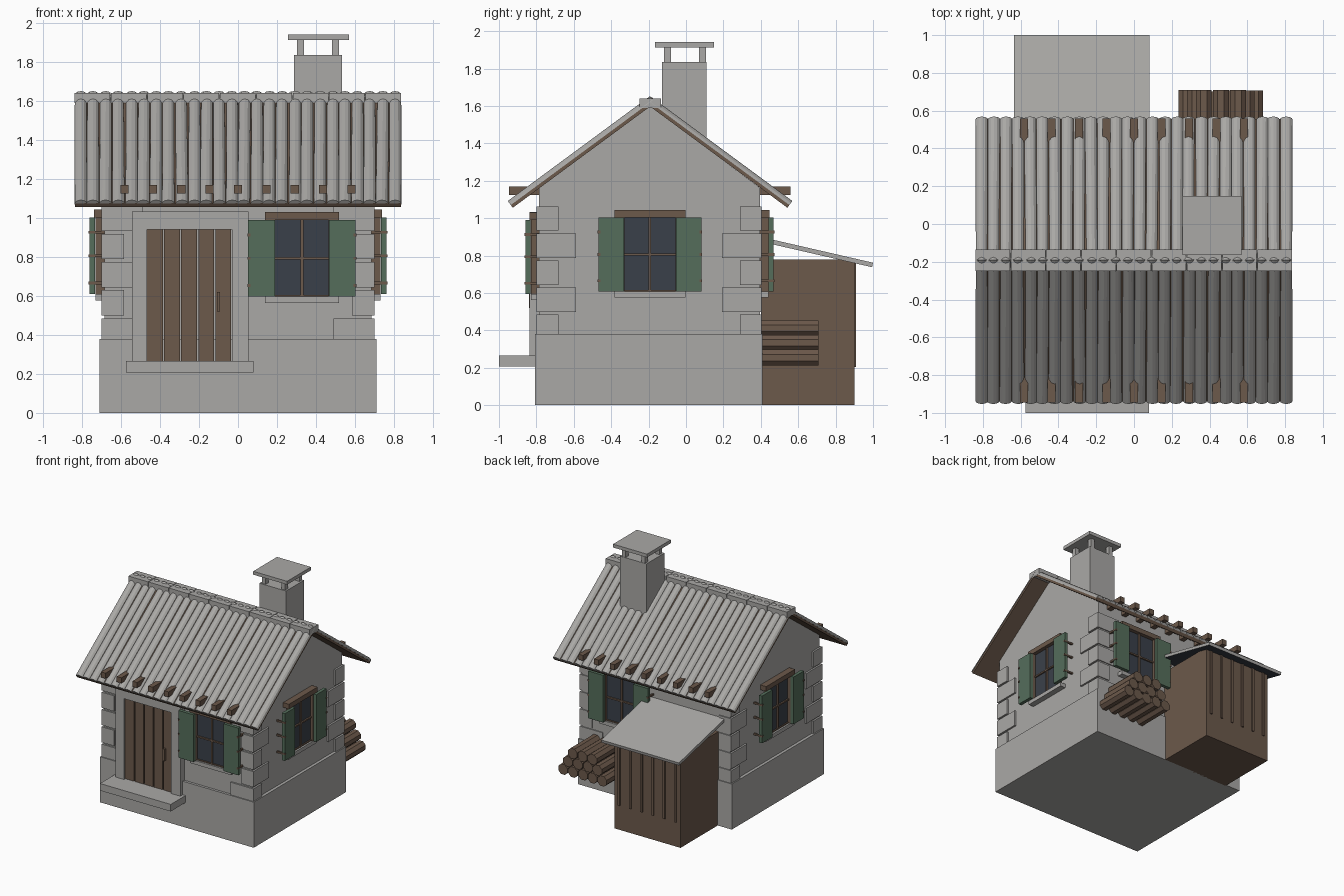
import bpy, bmesh, math, random
from mathutils import Vector, Matrix

if "Cube" in bpy.data.objects:
    bpy.data.objects.remove(bpy.data.objects["Cube"])

random.seed(4)


def material(name, r, g, b):
    m = bpy.data.materials.new(name)
    m.diffuse_color = (r, g, b, 1)
    m.use_nodes = True
    m.node_tree.nodes["Principled BSDF"].inputs["Base Color"].default_value = m.diffuse_color
    return m


STONE = material("grey stone", 0.40, 0.393, 0.38)
WOOD = material("brown wood", 0.15, 0.10, 0.07)
GREEN = material("green paint", 0.09, 0.155, 0.105)
GLASS = material("dark glass", 0.042, 0.051, 0.068)


def finish(name, bm, *mats):
    bmesh.ops.recalc_face_normals(bm, faces=bm.faces)
    me = bpy.data.meshes.new(name)
    bm.to_mesh(me)
    bm.free()
    for m in mats:
        me.materials.append(m)
    ob = bpy.data.objects.new(name, me)
    bpy.context.collection.objects.link(ob)
    return ob


def boxes(name, mat, items, xf=Matrix()):
    """One object from boxes given as (x0, x1, y0, y1, z0, z1)."""
    bm = bmesh.new()
    for x0, x1, y0, y1, z0, z1 in items:
        size = Matrix.Diagonal((x1 - x0, y1 - y0, z1 - z0, 1))
        mid = Matrix.Translation(((x0 + x1) / 2, (y0 + y1) / 2, (z0 + z1) / 2))
        bmesh.ops.create_cube(bm, size=1, matrix=xf @ mid @ size)
    return finish(name, bm, mat)


def prism(name, profile, x0, x1, *mats):
    """Extrude a (y, z) profile along x."""
    bm = bmesh.new()
    face = bm.faces.new([bm.verts.new((x0, y, z)) for y, z in profile])
    ext = bmesh.ops.extrude_face_region(bm, geom=[face])["geom"]
    bmesh.ops.translate(bm, vec=(x1 - x0, 0, 0),
                        verts=[v for v in ext if isinstance(v, bmesh.types.BMVert)])
    return finish(name, bm, *mats)


# Roof geometry: distance s down the slope, height n above the deck underside
YC, RIDGE, A, LEN = -0.192, 1.597, math.radians(36.4), 0.912


def slope(s, n, side):
    return (YC + side * (s * math.cos(A) + n * math.sin(A)),
            RIDGE - s * math.sin(A) + n * math.cos(A))


# Stone plinth and gabled walls
boxes("plinth", STONE, [(-0.71, 0.71, -0.806, 0.41, 0, 0.38)])
prism("walls", [(-0.785, 0.3), (-0.785, 1.163), (YC, 1.60), (0.395, 1.163), (0.395, 0.3)],
      -0.685, 0.685, STONE)

# Corner stones, long and short sides alternating
quoins = []
for i in range(5):
    z0, z1 = (0.375 if i == 0 else 0.355 + 0.1445 * i), 0.485 + 0.1445 * i
    lx, ly = (0.21, 0.115) if i % 2 == 0 else (0.115, 0.21)
    for sx in (-1, 1):
        xs = sorted((sx * 0.70, sx * (0.70 - lx)))
        quoins += [(*xs, -0.798, -0.798 + ly, z0, z1), (*xs, 0.403 - ly, 0.403, z0, z1)]
boxes("corner_stones", STONE, quoins)

# Roof deck (chevron section)
T = 0.025
m = T * math.tan(A)
prism("roof_deck", [slope(0, 0, 1), slope(LEN, 0, 1), slope(LEN, T, 1), slope(-m, T, 1),
                    slope(LEN, T, -1), slope(LEN, 0, -1)], -0.835, 0.835, WOOD)

# Rounded roof tiles running down both slopes
COUNT, SEG = 26, 6
for side, label in ((-1, "front"), (1, "back")):
    bm = bmesh.new()
    for i in range(COUNT):
        cx = (i - (COUNT - 1) / 2) * 0.0645
        rings = []
        for s, r in ((-0.03, 0.031), (LEN, 0.0335)):
            jx = cx + (random.uniform(-0.004, 0.004) if 0 < i < COUNT - 1 else 0)
            ring = []
            for k in range(SEG + 1):
                t = math.pi * k / SEG
                y, z = slope(s, 0.018 + 0.027 * math.sin(t), side)
                ring.append(bm.verts.new((jx - r * math.cos(t), y, z)))
            rings.append(ring)
        a, b = rings
        for k in range(SEG):
            bm.faces.new((a[k], a[k + 1], b[k + 1], b[k]))
        bm.faces.new((a[0], b[0], b[SEG], a[SEG]))
        bm.faces.new(a)
        bm.faces.new(b)
    finish(label + "_roof_tiles", bm, STONE)

# Ridge caps
boxes("ridge_caps", STONE, [(-0.838 + 0.1865 * i, -0.838 + 0.1865 * i + 0.182,
                             YC - 0.057, YC + 0.057, 1.59, 1.641) for i in range(9)])

# Rafter ends poking through the eaves
rafters = []
for i in range(-4, 5):
    x = i * 0.1455
    rafters += [(x - 0.021, x + 0.021, -0.946, -0.75, 1.125, 1.17),
                (x - 0.021, x + 0.021, 0.36, 0.558, 1.125, 1.17)]
boxes("rafter_ends", WOOD, rafters)

# Chimney with raised cap
boxes("chimney_stack", STONE, [(0.288, 0.533, -0.128, 0.11, 1.25, 1.836)])
boxes("chimney_posts", STONE, [(x, x + 0.035, y, y + 0.037, 1.83, 1.915)
                               for x in (0.303, 0.483) for y in (-0.118, 0.07)])
boxes("chimney_cap", STONE, [(0.256, 0.569, -0.165, 0.149, 1.913, 1.941)])

# Door: stone surround, planks, handle and step
boxes("door_surround", STONE, [(-0.544, -0.467, -0.838, -0.77, 0.26, 0.942),
                               (-0.03, 0.054, -0.838, -0.77, 0.26, 0.942),
                               (-0.544, 0.054, -0.838, -0.77, 0.942, 1.033)])
boxes("door_planks", WOOD, [(-0.467 + 0.0878 * i, -0.467 + 0.0878 * i + 0.081,
                             -0.82, -0.77, 0.265, 0.942) for i in range(5)])
boxes("door_handle", WOOD, [(-0.108, -0.092, -0.84, -0.815, 0.52, 0.62)])
boxes("door_step", STONE, [(-0.574, 0.079, -1.0, -0.79, 0.208, 0.267)])


# Windows: local x along the wall, local -y outward, origin at glass centre
def window(label, loc, angle):
    xf = Matrix.Translation(loc) @ Matrix.Rotation(angle, 4, 'Z')
    h = 0.197
    boxes(label + "_window_frame", WOOD, [
        (-0.145, -0.137, -0.045, 0.02, -h, h), (0.137, 0.145, -0.045, 0.02, -h, h),
        (-0.138, 0.138, -0.03, 0.02, -h, -h + 0.008),
        (-0.007, 0.007, -0.032, 0, -h, h), (-0.138, 0.138, -0.032, 0, -0.006, 0.006)], xf)
    boxes(label + "_window_glass", GLASS, [(-0.138, 0.138, -0.02, -0.012, -h, h)], xf)
    boxes(label + "_window_lintel", WOOD, [(-0.19, 0.19, -0.051, 0.02, h, h + 0.04)], xf)
    boxes(label + "_window_sill", STONE, [(-0.19, 0.19, -0.045, 0.02, -h - 0.032, -h)], xf)
    boxes(label + "_window_shutters", GREEN, [
        (-0.276, -0.139, -0.074, -0.046, -h, h), (0.139, 0.276, -0.074, -0.046, -h, h)], xf)
    boxes(label + "_shutter_hinges", WOOD, [
        (s * 0.272 - 0.007, s * 0.272 + 0.007, -0.079, 0.02, z - 0.007, z + 0.007)
        for s in (-1, 1) for z in (-0.14, 0, 0.12)], xf)


window("front", (0.328, -0.785, 0.793), 0)
window("back", (0.30, 0.395, 0.806), math.pi)
window("right", (0.687, -0.193, 0.806), math.pi / 2)
window("left", (-0.687, -0.193, 0.806), -math.pi / 2)

# Lean-to shed at the back
boxes("shed_body", WOOD, [(-0.58, 0.03, 0.40, 0.90, 0, 0.78)])
boxes("shed_battens", WOOD, [(-0.535 + 0.104 * i - 0.009, -0.535 + 0.104 * i + 0.009,
                              0.89, 0.91, 0.205, 0.76) for i in range(6)])
roof = prism("shed_roof", [(0.39, 0.902), (1.0, 0.762), (0.995, 0.738), (0.39, 0.877)],
             -0.635, 0.083, STONE, GLASS)
for p in roof.data.polygons:
    p.material_index = 1 if p.normal.z < -0.5 else 0

# Stacked logs, ends facing back
bm = bmesh.new()
R = 0.0455
for row, n in enumerate((5, 4, 3)):
    for i in range(n):
        x = 0.46 + (i - (n - 1) / 2) * 2 * R
        z = 0.255 + row * 0.078
        length = 0.31 - random.uniform(0, 0.01)
        xf = (Matrix.Translation((x, 0.40 + length / 2, z)) @ Matrix.Rotation(math.pi / 2, 4, 'X')
              @ Matrix.Rotation(math.pi / 8, 4, 'Z'))
        bmesh.ops.create_cone(bm, cap_ends=True, segments=8, radius1=R, radius2=R,
                              depth=length, matrix=xf)
finish("log_pile", bm, WOOD)
